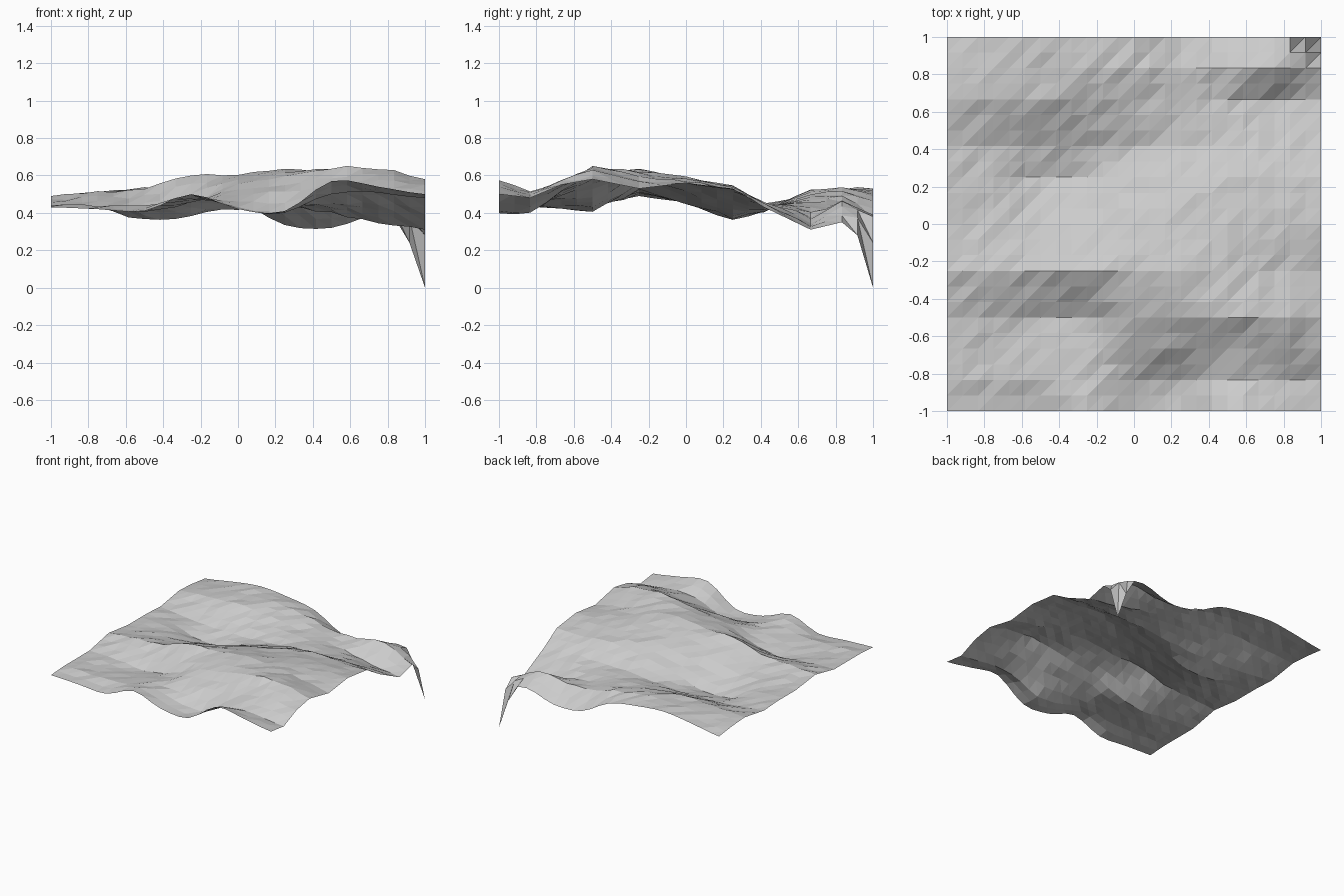
import bpy, bmesh, random

if "Cube" in bpy.data.objects:
    bpy.data.objects.remove(bpy.data.objects["Cube"])

random.seed(4)
N = 24                                   # cells per side
ROWS_Y = [-1, -.833, -.667, -.5, -.25, 0, .25, .417, .667, .833, 1]
# surveyed heights, x = -1 .. 1 in quarter steps, one line per row
HEIGHTS = [
    (.43, .42, .41, .50, .42, .41, .57, .54, .50),
    (.44, .44, .44, .48, .43, .40, .50, .51, .48),
    (.44, .43, .43, .46, .50, .51, .54, .58, .55),
    (.44, .43, .41, .46, .55, .60, .64, .64, .58),
    (.49, .51, .53, .60, .61, .63, .62, .58, .53),
    (.46, .46, .45, .50, .55, .58, .59, .57, .56),
    (.46, .43, .36, .39, .46, .52, .54, .53, .53),
    (.45, .42, .41, .41, .42, .44, .45, .45, .43),
    (.49, .51, .52, .50, .47, .44, .40, .35, .31),
    (.48, .51, .53, .53, .50, .45, .43, .47, .35),
    (.46, .50, .53, .51, .465, .335, .32, .39, .34),
]


def spline(vals, t):
    """Catmull-Rom through evenly spaced values."""
    k = min(int(t), len(vals) - 2)
    f = t - k
    p = [vals[max(0, min(len(vals) - 1, k + o))] for o in (-1, 0, 1, 2)]
    return p[1] + .5 * f * (p[2] - p[0] + f * (2*p[0] - 5*p[1] + 4*p[2] - p[3]
                            + f * (3*(p[1] - p[2]) + p[3] - p[0])))


def height(x, y):
    k = 0
    while k < len(ROWS_Y) - 2 and y > ROWS_Y[k + 1]:
        k += 1
    f = (y - ROWS_Y[k]) / (ROWS_Y[k + 1] - ROWS_Y[k])
    t = (x + 1) * 4
    return spline(HEIGHTS[k], t) * (1 - f) + spline(HEIGHTS[k + 1], t) * f


# terrain sheet, rough in the interior
bm = bmesh.new()
grid = []
for j in range(N + 1):
    row = []
    for i in range(N + 1):
        x, y = -1 + 2 * i / N, -1 + 2 * j / N
        z = height(x, y)
        if 0 < i < N and 0 < j < N:
            z += random.uniform(-.008, .008)
        row.append(bm.verts.new((x, y, z)))
    grid.append(row)

# sharp drooping corner
grid[N][N].co.z = 0
grid[N][N - 1].co.z = .24
grid[N - 1][N].co.z = .28

# two triangles per cell
for j in range(N):
    for i in range(N):
        a, b = grid[j][i], grid[j][i + 1]
        c, d = grid[j + 1][i + 1], grid[j + 1][i]
        bm.faces.new((a, b, c))
        bm.faces.new((a, c, d))

mesh = bpy.data.meshes.new("terrain")
bm.to_mesh(mesh)
bm.free()
stone = bpy.data.materials.new("light grey")
stone.diffuse_color = (.6, .6, .6, 1)
stone.use_nodes = True
stone.node_tree.nodes["Principled BSDF"].inputs["Base Color"].default_value = stone.diffuse_color
mesh.materials.append(stone)
bpy.context.collection.objects.link(bpy.data.objects.new("terrain", mesh))
